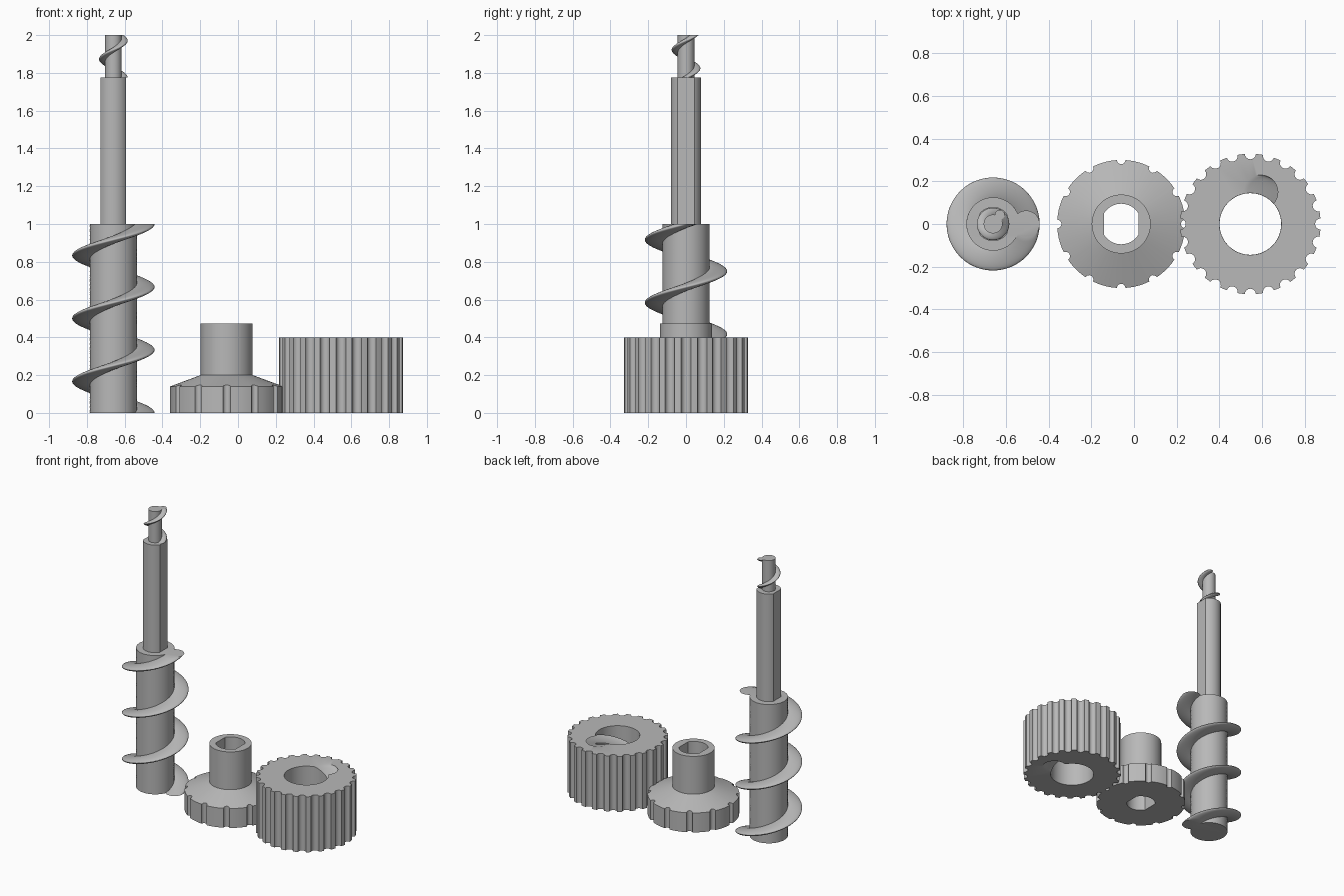
import bpy, bmesh
from math import pi, tau, sin, cos, acos, atan2, hypot, sqrt

if "Cube" in bpy.data.objects:
    bpy.data.objects.remove(bpy.data.objects["Cube"])

GREY = (0.48, 0.48, 0.48, 1)
grey = bpy.data.materials.new("plain grey")
grey.use_nodes = True
grey.diffuse_color = GREY
grey.node_tree.nodes["Principled BSDF"].inputs["Base Color"].default_value = GREY


# ---- 2D outlines ----
def arc(cx, cy, r, a0, a1, n, ends=True):
    steps = range(n + 1) if ends else range(1, n)
    return [(cx + r * cos(a0 + (a1 - a0) * i / n),
             cy + r * sin(a0 + (a1 - a0) * i / n)) for i in steps]


def lobed(core, offset, lobe):
    """Circle joined with a smaller circle beside it: a thread section."""
    x = (offset**2 + core**2 - lobe**2) / (2 * offset)
    y = sqrt(core**2 - x**2)
    a, b = atan2(y, x), atan2(y, x - offset)
    return arc(0, 0, core, a, tau - a, 56) + arc(offset, 0, lobe, -b, b, 32, ends=False)


def double_d(r, half):
    """Circle with two opposite flats facing +x and -x."""
    a = acos(half / r)
    return arc(0, 0, r, a, pi - a, 24) + arc(0, 0, r, pi + a, tau - a, 24)


def notched(r, count, notch):
    """Circle with round notches cut into its rim."""
    pts = []
    half = 2 * math_asin(notch / (2 * r))
    tilt = pi / 2 - half / 2
    for k in range(count):
        a, b = tau * k / count, tau * (k + 1) / count
        pts += arc(r * cos(a), r * sin(a), notch, a - pi / 2 - (pi / 2 - tilt),
                   a - pi * 3 / 2 + (pi / 2 - tilt), 8)
        pts += arc(0, 0, r, a + half, b - half, 5, ends=False)
    return pts


def math_asin(v):
    return pi / 2 - acos(v)


# ---- 3D helpers ----
def flat(outline, z):
    return [(x, y, z) for x, y in outline]


def twisted(outline, z0, z1, turns, layers):
    rings = []
    for i in range(layers + 1):
        t = i / layers
        c, s = cos(tau * turns * t), sin(tau * turns * t)
        rings.append([(x * c - y * s, x * s + y * c, z0 + (z1 - z0) * t)
                      for x, y in outline])
    return rings


def loft(bm, rings):
    """Skin a stack of rings; return the edges of the first and last one."""
    loops = [[bm.verts.new(p) for p in ring] for ring in rings]
    n = len(loops[0])
    for low, high in zip(loops, loops[1:]):
        for i in range(n):
            j = (i + 1) % n
            bm.faces.new((low[i], low[j], high[j], high[i]))
    return [[bm.edges.get((lp[i], lp[(i + 1) % n])) for i in range(n)]
            for lp in (loops[0], loops[-1])]


def build(name, x, outer, inner=None):
    """Solid from an outer skin and an optional bore, closed at both ends."""
    bm = bmesh.new()
    ends = loft(bm, outer)
    if inner:
        ends = [a + b for a, b in zip(ends, loft(bm, inner))]
    for edges in ends:
        bmesh.ops.triangle_fill(bm, use_beauty=True, use_dissolve=False, edges=edges)
    bmesh.ops.recalc_face_normals(bm, faces=bm.faces)
    mesh = bpy.data.meshes.new(name)
    bm.to_mesh(mesh)
    bm.free()
    mesh.materials.append(grey)
    ob = bpy.data.objects.new(name, mesh)
    bpy.context.collection.objects.link(ob)
    ob.location.x = x
    bpy.ops.object.select_all(action='DESELECT')
    ob.select_set(True)
    bpy.context.view_layer.objects.active = ob
    bpy.ops.object.shade_smooth_by_angle(angle=pi / 6)


# ---- Screw: threaded body, flat-sided shaft, threaded tip ----
SCREW_X = -0.66
build("screw_body", SCREW_X, twisted(lobed(0.125, 0.155, 0.063), 0, 1, 3, 144))
shaft = double_d(0.08, 0.067)
build("screw_shaft", SCREW_X, [flat(shaft, 1), flat(shaft, 1.775)])
build("screw_tip", SCREW_X, twisted(lobed(0.044, 0.053, 0.023), 1.775, 2, 1.15, 60))

# ---- Drive knob: notched rim, sloped shoulder, hub with flat-sided bore ----
RIM, HUB, RIM_Z, HUB_Z, TOP_Z = 0.3, 0.138, 0.14, 0.2, 0.472
rim = notched(RIM, 12, 0.02)
slope = (HUB_Z - RIM_Z) / (RIM - HUB)
rim_top = [(x, y, RIM_Z + slope * (RIM - hypot(x, y))) for x, y in rim]
hub = [(x * HUB / hypot(x, y), y * HUB / hypot(x, y)) for x, y in rim]
bore = double_d(0.095, 0.08)
build("drive_knob", -0.06,
      [flat(rim, 0), rim_top, flat(hub, HUB_Z), flat(hub, TOP_Z)],
      [flat(bore, 0), flat(bore, TOP_Z)])

# ---- Nut: notched outside, bore with a matching internal thread ----
grip = notched(0.329, 24, 0.026)
build("threaded_nut", 0.545, [flat(grip, 0), flat(grip, 0.4)],
      twisted(lobed(0.145, 0.157, 0.08), 0, 0.4, 1.2, 60))
